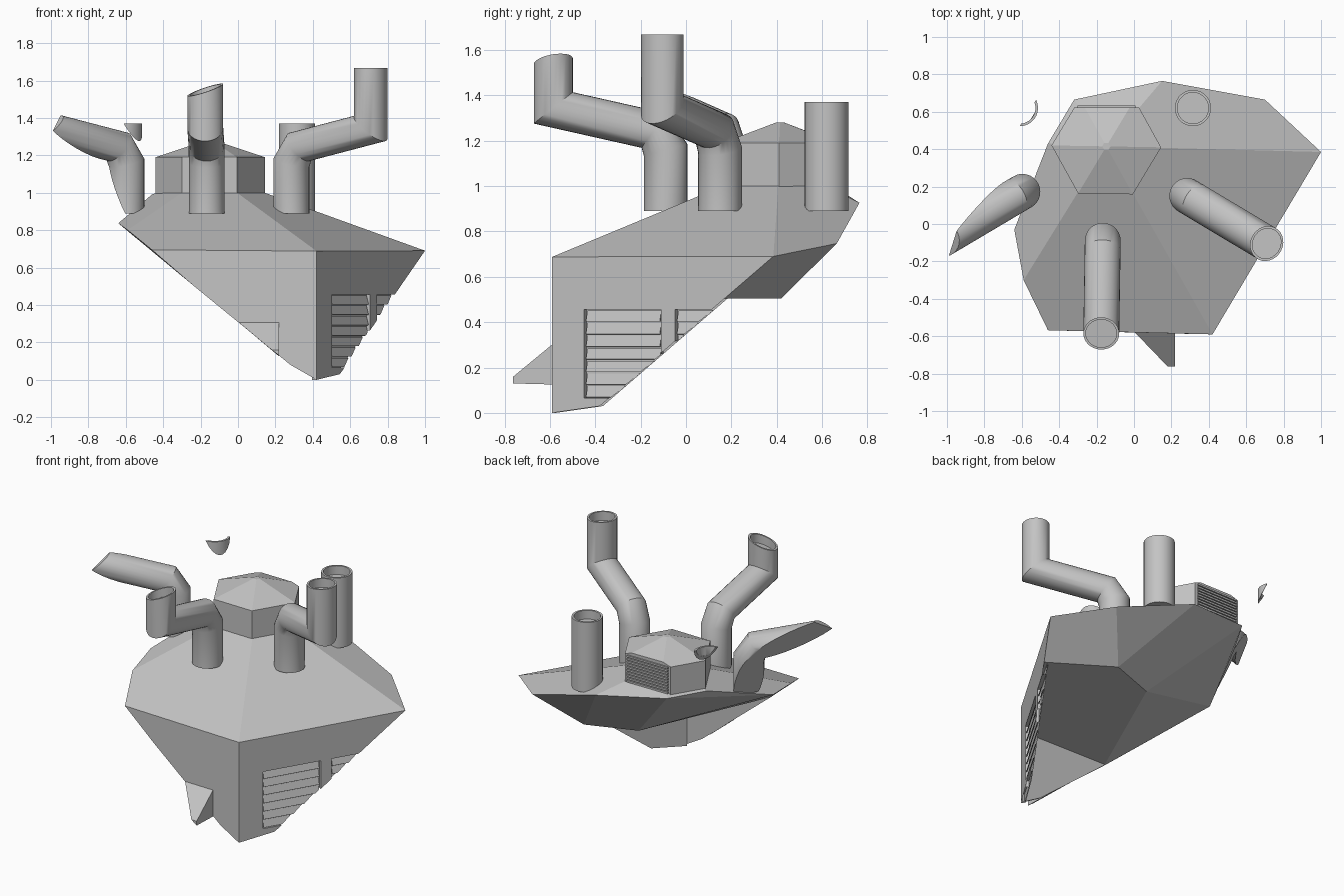
import bpy, bmesh, math
from mathutils import Vector, Matrix

cube = bpy.data.objects.get("Cube")
if cube:
    bpy.data.objects.remove(cube, do_unlink=True)

grey = bpy.data.materials.new("weathered grey")
grey.use_nodes = True
grey.diffuse_color = (0.55, 0.55, 0.55, 1)
grey.node_tree.nodes["Principled BSDF"].inputs["Base Color"].default_value = (0.55, 0.55, 0.55, 1)

CENTRE = Vector((-0.148, 0.415, 0))
TURN = math.radians(-1)
UP = Vector((0, 0, 1))


def finish(name, bm, smooth=False):
    bmesh.ops.recalc_face_normals(bm, faces=bm.faces)
    mesh = bpy.data.meshes.new(name)
    bm.to_mesh(mesh)
    bm.free()
    mesh.materials.append(grey)
    ob = bpy.data.objects.new(name, mesh)
    bpy.context.collection.objects.link(ob)
    if smooth:
        bpy.ops.object.select_all(action='DESELECT')
        ob.select_set(True)
        bpy.context.view_layer.objects.active = ob
        bpy.ops.object.shade_smooth_by_angle(angle=math.radians(35))
    return ob


def clip(bm, point, normal, fill=False):
    geom = bm.verts[:] + bm.edges[:] + bm.faces[:]
    bmesh.ops.bisect_plane(bm, geom=geom, plane_co=point, plane_no=normal, clear_outer=True)
    if fill:
        bmesh.ops.holes_fill(bm, edges=[e for e in bm.edges if e.is_boundary], sides=0)


def hull(name, points, cuts=()):
    bm = bmesh.new()
    for p in points:
        bm.verts.new(p)
    res = bmesh.ops.convex_hull(bm, input=bm.verts[:])
    bmesh.ops.delete(bm, geom=[v for v in res["geom_interior"] if isinstance(v, bmesh.types.BMVert)],
                     context='VERTS')
    bmesh.ops.dissolve_limit(bm, angle_limit=math.radians(2), verts=bm.verts[:], edges=bm.edges[:])
    for point, normal in cuts:
        clip(bm, point, normal, fill=True)
    return finish(name, bm)


def hexagon(radius, z):
    return [CENTRE + Vector((radius * math.cos(TURN + i * math.pi / 3),
                             radius * math.sin(TURN + i * math.pi / 3), z)) for i in range(6)]


def on_roof(x, y):
    v = Vector((x, y, 0)) - CENTRE
    out = max(v.x * math.cos(a) + v.y * math.sin(a)
              for a in (TURN + math.pi / 6 + i * math.pi / 3 for i in range(6)))
    return Vector((x, y, 1.105 - 0.415 * out))


def add_box(bm, size, matrix):
    bmesh.ops.create_cube(bm, size=1, matrix=matrix @ Matrix.Diagonal((*size, 1)))


def tube(name, path, radius, end_normal=UP, recess=0.06, cuts=(), sides=28):
    """Mitred pipe along a path, with a recessed mouth, clipped by planes."""
    path = [Vector(p) for p in path]
    dirs = [(b - a).normalized() for a, b in zip(path, path[1:])]
    normals = [(a + b).normalized() for a, b in zip(dirs, dirs[1:])] + [Vector(end_normal)]
    bm = bmesh.new()
    ring = [path[0] + Vector((radius * math.cos(t), radius * math.sin(t), 0))
            for t in (2 * math.pi * i / sides for i in range(sides))]
    rings = [ring]
    for i, (d, n, c) in enumerate(zip(dirs, normals, path[1:])):
        ring = [p + d * ((c - p).dot(n) / d.dot(n)) for p in ring]
        if i == 1:  # the bend slims the arm
            m = (d - n * d.dot(n)).normalized()
            ring = [p - m * (0.1 * (p - c).dot(m)) for p in ring]
        rings.append(ring)
    if recess:
        lip = [p.lerp(path[-1], 0.14) for p in ring]
        rings += [lip, [p - dirs[-1] * recess for p in lip]]
    rows = [[bm.verts.new(p) for p in r] for r in rings]
    for a, b in zip(rows, rows[1:]):
        for j in range(sides):
            k = (j + 1) % sides
            bm.faces.new((a[j], a[k], b[k], b[j]))
    bm.faces.new(rows[0])
    bm.faces.new(rows[-1])
    for point, normal in cuts:
        clip(bm, point, normal, fill=True)
    return finish(name, bm, True)


# Main body: broken hexagonal roof, upper walls and faceted underside
corner = Vector((0.42, -0.59, 0))
far = Vector((1.0, 0.385, 0))
rim = [(-0.46, -0.568), (0.42, -0.59), (1.0, 0.385), (0.7, 0.665), (0.15, 0.765),
       (-0.32, 0.665), (-0.46, 0.43), (-0.64, -0.03), (-0.59, -0.3)]
floor = [(-0.24, -0.574), (0.42, -0.59), (0.872, 0.17), (0.48, 0.42), (0.15, 0.3)]
hull("roof_and_body", [on_roof(*p) for p in rim] + [Vector((*p, 0.505)) for p in floor]
     + [CENTRE + UP * 1.105])

# Front lower wall, a thin plate
bm = bmesh.new()
plate = [bm.verts.new(p) for p in ((-0.24, -0.574, 0.505), (0.28, -0.587, 0.08),
                                   (0.42, -0.59, 0), (0.42, -0.59, 0.505))]
bm.faces.new(plate)
ext = bmesh.ops.extrude_face_region(bm, geom=bm.faces[:])
bmesh.ops.translate(bm, vec=(0, 0.012, 0),
                    verts=[v for v in ext["geom"] if isinstance(v, bmesh.types.BMVert)])
finish("front_lower_wall", bm)

# Side lower wall with two vent openings, in a local frame (along, inward, up)
u = (far - corner).normalized()
inward = Vector((-u.y, u.x, 0))
frame = Matrix((u, inward, UP)).transposed().to_4x4()
frame.translation = corner
cut_lines = [(Vector((0.244, 0, 0.03)), Vector((0.66, 0, -0.89))),
             (Vector((0, 0, 0)), Vector((0.03, 0, -0.244)))]
us, zs = [0, 0.163, 0.558, 0.63, 1.0], [0, 0.065, 0.455, 0.505]


def place(name, bm):
    for point, normal in cut_lines:
        clip(bm, point, normal)
    bmesh.ops.transform(bm, matrix=frame, verts=bm.verts[:])
    finish(name, bm)


bm = bmesh.new()
slats = bmesh.new()
for i in range(4):
    for j in range(3):
        w, h = us[i + 1] - us[i], zs[j + 1] - zs[j]
        mid = Vector((us[i] + w / 2, 0.011, zs[j] + h / 2))
        if j == 1 and i in (1, 3):
            for s in range(7):
                z = zs[1] + (s + 0.5) * h / 7
                add_box(slats, (w - 0.016, 0.006, 0.05), Matrix.Translation((mid.x, 0.013, z))
                        @ Matrix.Rotation(math.radians(-16), 4, 'X'))
        else:
            add_box(bm, (w, 0.022, h), Matrix.Translation(mid))
bmesh.ops.remove_doubles(bm, verts=bm.verts[:], dist=0.0005)
place("side_lower_wall", bm)
place("side_vent_slats", slats)

# Backing plate behind the vents
bm = bmesh.new()
add_box(bm, (1, 0.004, 0.505), Matrix.Translation((0.5, 0.025, 0.2525)))
place("side_vent_backing", bm)

# Wedge hood on the front wall
hull("front_hood", [(0, -0.575, 0.31), (0.22, -0.58, 0.31), (0.22, -0.58, 0.125),
                    (0.18, -0.762, 0.16), (0.22, -0.762, 0.16), (0.22, -0.762, 0.13)])

# Cupola with its low pointed cap, cut flat at the back
hull("cupola", hexagon(0.293, 0.975) + hexagon(0.293, 1.19) + hexagon(0.022, 1.28),
     [((0, 0.622, 0), (0, 1, 0))])

# Louvres on the back of the cupola
bm = bmesh.new()
for s in range(10):
    add_box(bm, (0.31, 0.012, 0.012), Matrix.Translation((CENTRE.x, 0.627, 1.01 + s * 0.019)))
finish("cupola_louvres", bm)


# Bent chimney pipes, leaning outward
def bent(base, out):
    b, o = Vector((*base, 0)), Vector((*out, 0))
    return [b + o * d + UP * z for d, z in
            ((0, 0.89), (0, 1.16), (0.05, 1.245), (0.495, 1.345))]


def risen(path, top):
    return path + [Vector((path[-1].x, path[-1].y, top))]


tube("front_pipe", risen(bent((-0.167, -0.09), (-0.016, -1)), 1.55), 0.096, (-0.33, -0.15, 1))
tube("left_pipe", risen(bent((0.285, 0.15), (0.857, -0.514)), 1.668), 0.096)

# Broken pipe: ends at its upper joint and is sheared along its length
arm = bent((-0.597, 0.172), (-0.86, -0.51))
joint = ((arm[3] - arm[2]).normalized() + UP).normalized()
tube("right_broken_pipe", arm, 0.096, joint, 0,
     [((-1.0, -0.15, 1.375), (-0.77, 0.49, -0.40))])

# Straight chimney pipe and the sliver left of its broken twin
tube("back_left_pipe", [(0.315, 0.62, 0.89), (0.315, 0.62, 1.37)], 0.097)
tube("back_right_pipe_shard", [(-0.61, 0.62, 0.89), (-0.61, 0.62, 1.37)], 0.097,
     cuts=[((-0.557, 0.61, 1.37), (-0.85, 0.53, -0.5))])
